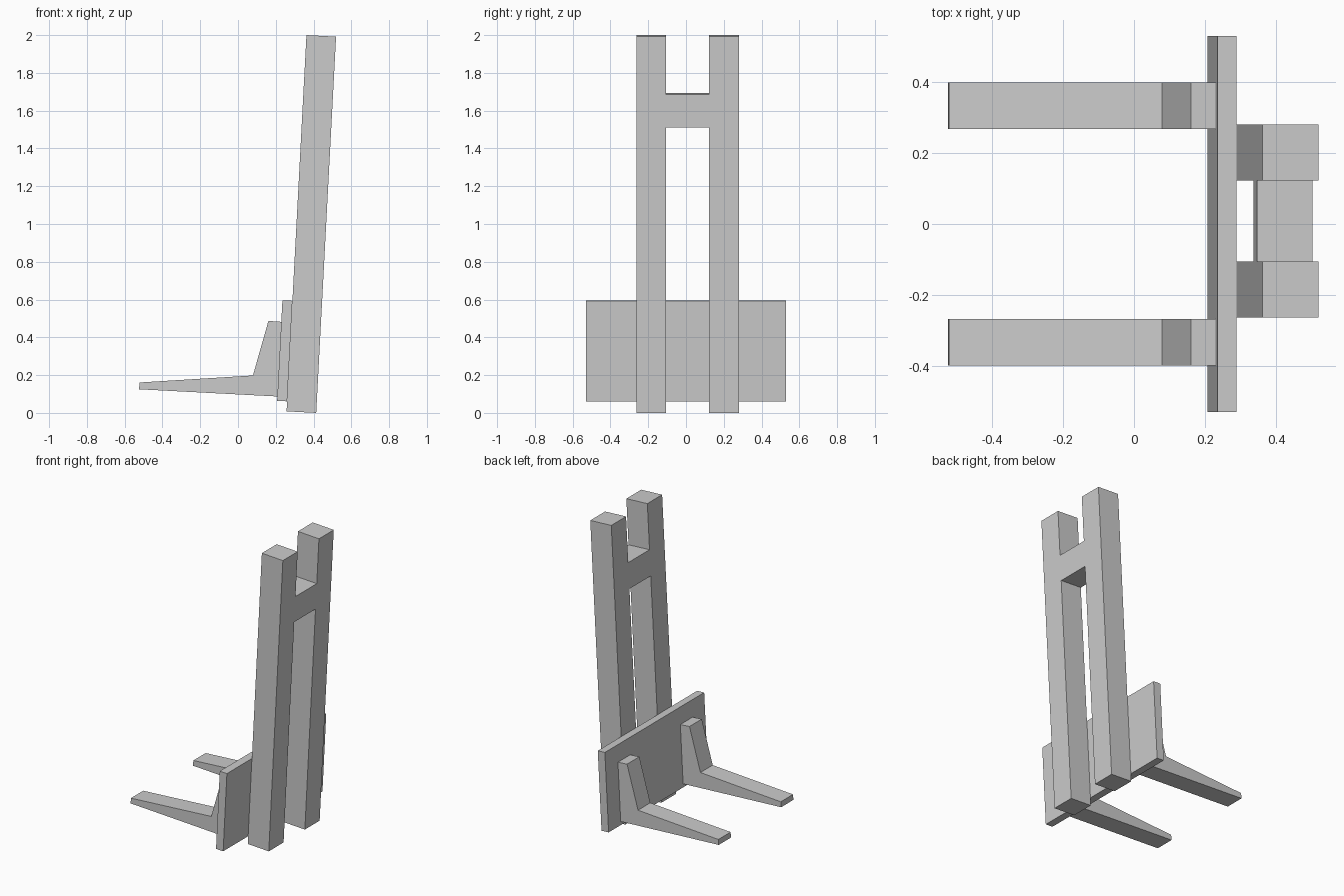
import bpy
import bmesh
from math import atan, sin, cos
from mathutils import Vector

cube = bpy.data.objects.get("Cube")
if cube:
    bpy.data.objects.remove(cube, do_unlink=True)

grey = bpy.data.materials.new("light grey")
grey.use_nodes = True
grey.diffuse_color = (0.6, 0.6, 0.6, 1)
grey.node_tree.nodes["Principled BSDF"].inputs["Base Color"].default_value = grey.diffuse_color

# Leaning frame of the mast: u runs up the mast, d runs forward to the forks
TILT = atan(0.0528)
UP = Vector((sin(TILT), 0, cos(TILT)))
FORWARD = Vector((-cos(TILT), 0, sin(TILT)))
FOOT = Vector((0.414, 0, 0))
MAST_DEPTH = 0.157


def prism(name, outline, offset):
    """Extrude a closed flat outline along an offset vector."""
    bm = bmesh.new()
    face = bm.faces.new([bm.verts.new(p) for p in outline])
    extruded = bmesh.ops.extrude_face_region(bm, geom=[face], use_keep_orig=True)
    moved = [g for g in extruded["geom"] if isinstance(g, bmesh.types.BMVert)]
    bmesh.ops.translate(bm, verts=moved, vec=offset)
    bmesh.ops.recalc_face_normals(bm, faces=bm.faces)
    mesh = bpy.data.meshes.new(name)
    bm.to_mesh(mesh)
    bm.free()
    mesh.materials.append(grey)
    obj = bpy.data.objects.new(name, mesh)
    bpy.context.collection.objects.link(obj)
    return obj


def leaning(y, u, d=0):
    return FOOT + UP * u + FORWARD * d + Vector((0, y, 0))


# Mast: two posts joined by a high crossbar
r_out, r_in, l_in, l_out = -0.263, -0.105, 0.122, 0.28
top, bar_low, bar_high = 1.9945, 1.512, 1.687
mast = [(r_out, 0), (r_in, 0), (r_in, bar_low), (l_in, bar_low), (l_in, 0), (l_out, 0),
        (l_out, top), (l_in, top), (l_in, bar_high), (r_in, bar_high), (r_in, top), (r_out, top)]
prism("mast", [leaning(y, u) for y, u in mast], FORWARD * MAST_DEPTH)

# Carriage plate against the front of the posts
plate = [(-0.53, 0.053), (0.53, 0.053), (0.53, 0.586), (-0.53, 0.586)]
prism("carriage_plate", [leaning(y, u, MAST_DEPTH) for y, u in plate], FORWARD * 0.053)

# Tapered forks
fork = [(-0.524, 0.125), (0.209, 0.087), (0.23, 0.482), (0.161, 0.487), (0.079, 0.198), (-0.521, 0.161)]
for name, y in (("right_fork", -0.398), ("left_fork", 0.268)):
    prism(name, [(x, y, z) for x, z in fork], Vector((0, 0.131, 0)))
